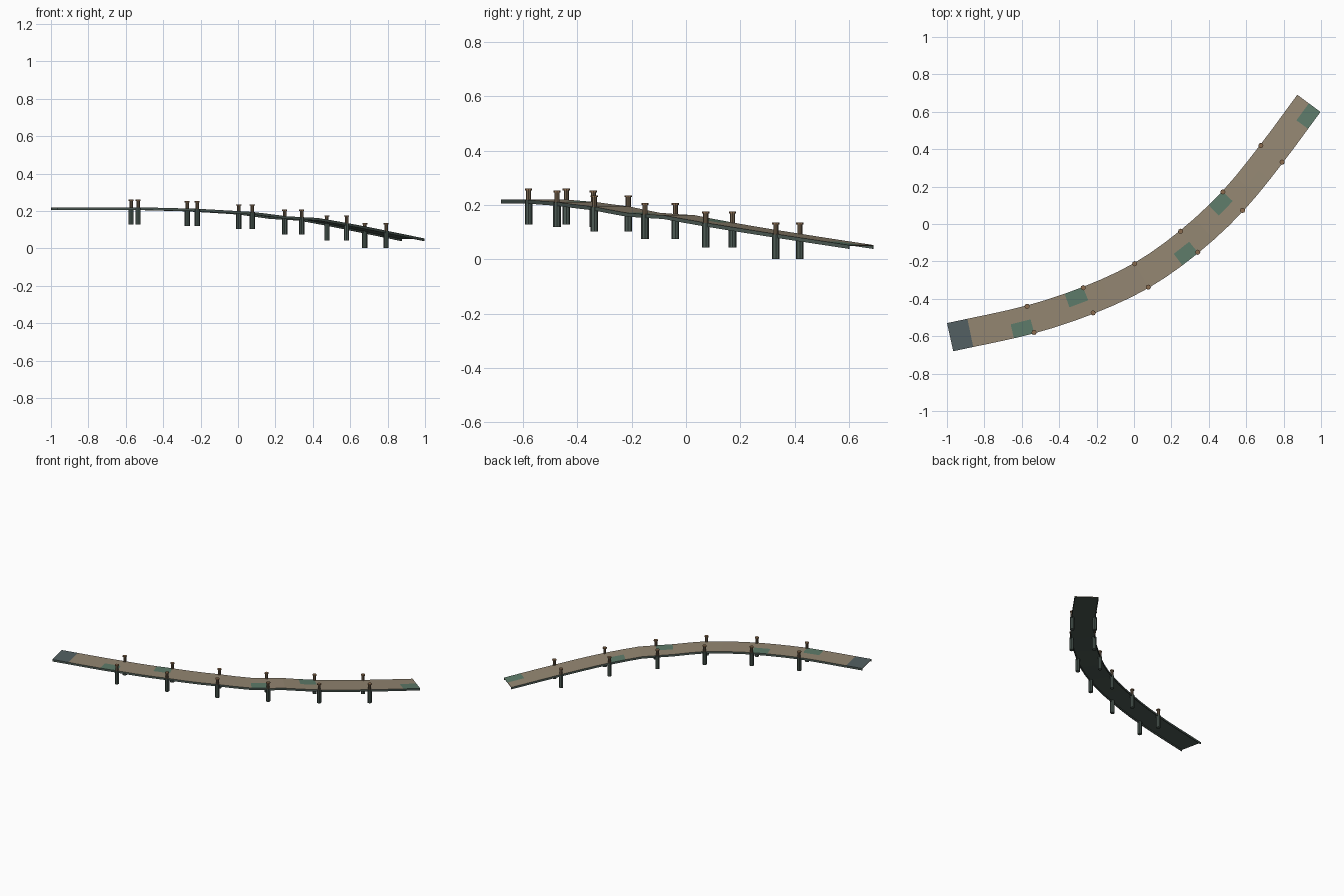
import bpy, bmesh, math
from mathutils import Vector

cube = bpy.data.objects.get("Cube")
if cube:
    bpy.data.objects.remove(cube, do_unlink=True)


def material(name, r, g, b):
    linear = [(c / 255) ** 2.2 for c in (r, g, b)] + [1]
    m = bpy.data.materials.new(name)
    m.use_nodes = True
    m.diffuse_color = linear
    m.node_tree.nodes["Principled BSDF"].inputs["Base Color"].default_value = linear
    return m


wood = material("weathered wood", 146, 133, 113)
moss = material("mossy green", 94, 122, 105)
slate = material("slate grey", 84, 96, 98)
frame = material("dark grey green", 78, 91, 85)
stem_wood = material("dark wood", 112, 96, 78)
cap_wood = material("brown wood", 138, 108, 80)

SEGMENTS, HALF = 22, 0.077
POST_NODES = range(4, 20, 3)

# Centre line of the walkway: node number -> plan position, and node -> height
plan = [(0, -.983, -.605), (4, -.553, -.51), (7, -.245, -.408), (10, .04, -.275),
        (13, .295, -.095), (16, .528, .122), (19, .735, .375), (22, .935, .645)]
heights = [(0, .22), (4, .22), (7, .212), (10, .195), (12, .172),
           (13, .167), (14, .163), (22, .053)]


def slope(i):
    a, b = plan[max(i - 1, 0)], plan[min(i + 1, len(plan) - 1)]
    return (Vector(b[1:]) - Vector(a[1:])) / (b[0] - a[0])


def plan_at(t):
    """Smooth Hermite interpolation; returns position and direction."""
    i = max(k for k in range(len(plan) - 1) if plan[k][0] <= t)
    p, q = Vector(plan[i][1:]), Vector(plan[i + 1][1:])
    span = plan[i + 1][0] - plan[i][0]
    u = (t - plan[i][0]) / span
    a, b = slope(i) * span, slope(i + 1) * span
    return (p * (2*u**3 - 3*u**2 + 1) + a * (u**3 - 2*u**2 + u)
            + q * (3*u**2 - 2*u**3) + b * (u**3 - u**2))


def height_at(t):
    for (t0, z0), (t1, z1) in zip(heights, heights[1:]):
        if t <= t1:
            return z0 + (z1 - z0) * (t - t0) / (t1 - t0)


def point(node, side, dz=0):
    """Point on the walkway, offset sideways (positive is the inner side)."""
    c = plan_at(node)
    d = (plan_at(min(node + .1, SEGMENTS)) - plan_at(max(node - .1, 0))).normalized()
    return Vector((c.x - d.y * side, c.y + d.x * side, height_at(node) + dz))


def add_object(name, bm, *mats):
    bmesh.ops.recalc_face_normals(bm, faces=bm.faces)
    mesh = bpy.data.meshes.new(name)
    bm.to_mesh(mesh)
    bm.free()
    for m in mats:
        mesh.materials.append(m)
    obj = bpy.data.objects.new(name, mesh)
    bpy.context.collection.objects.link(obj)
    return obj


def sweep(name, profile, *mats):
    """Sweep a closed (side, height) profile along the walkway."""
    bm = bmesh.new()
    rings = [[bm.verts.new(point(n, s, z)) for s, z in profile]
             for n in range(SEGMENTS + 1)]
    count = len(profile)
    strips = []
    for a, b in zip(rings, rings[1:]):
        strips.append([bm.faces.new((a[k], a[(k + 1) % count], b[(k + 1) % count], b[k]))
                       for k in range(count)])
    bm.faces.new(rings[0])
    bm.faces.new(rings[-1])
    return bm, strips


# Deck: two lanes of panels, with mossy panels and a slate panel at the start
bm, strips = sweep("deck", [(HALF, 0), (0, 0), (-HALF, 0), (-HALF, -.004), (HALF, -.004)])
mossy_lane = {3: 1, 6: 0, 12: 1, 15: 0, 21: 1}
for n, strip in enumerate(strips):
    for k, face in enumerate(strip):
        if k > 1:
            face.material_index = 3
        elif n == 0:
            face.material_index = 2
        elif mossy_lane.get(n) == k:
            face.material_index = 1
add_object("deck", bm, wood, moss, slate, frame)

# Edge boards under both sides of the deck
for label, side in (("inner", 1), ("outer", -1)):
    a, b = side * HALF, side * (HALF - .005)
    bm, _ = sweep("edge", [(a, -.001), (b, -.001), (b, -.014), (a, -.014)])
    add_object(label + "_edge_board", bm, frame)


# Posts: stout support below, slimmer stem above, wide cap
def cylinder(name, base, radius, bottom, top, mat):
    bm = bmesh.new()
    bmesh.ops.create_cone(bm, cap_ends=True, segments=8, radius1=radius,
                          radius2=radius, depth=top - bottom)
    bmesh.ops.translate(bm, verts=bm.verts, vec=base + Vector((0, 0, (top + bottom) / 2)))
    add_object(name, bm, mat)


for number, node in enumerate(POST_NODES, 1):
    for label, side in (("inner", 1), ("outer", -1)):
        base = point(node, side * .072)
        tag = f"{label}_post_{number}"
        cylinder(tag + "_support", base, .014, -height_at(19) + .002, -.002, frame)
        cylinder(tag + "_stem", base, .0095, -.002, .034, stem_wood)
        cylinder(tag + "_cap", base, .0135, .034, .041, cap_wood)
